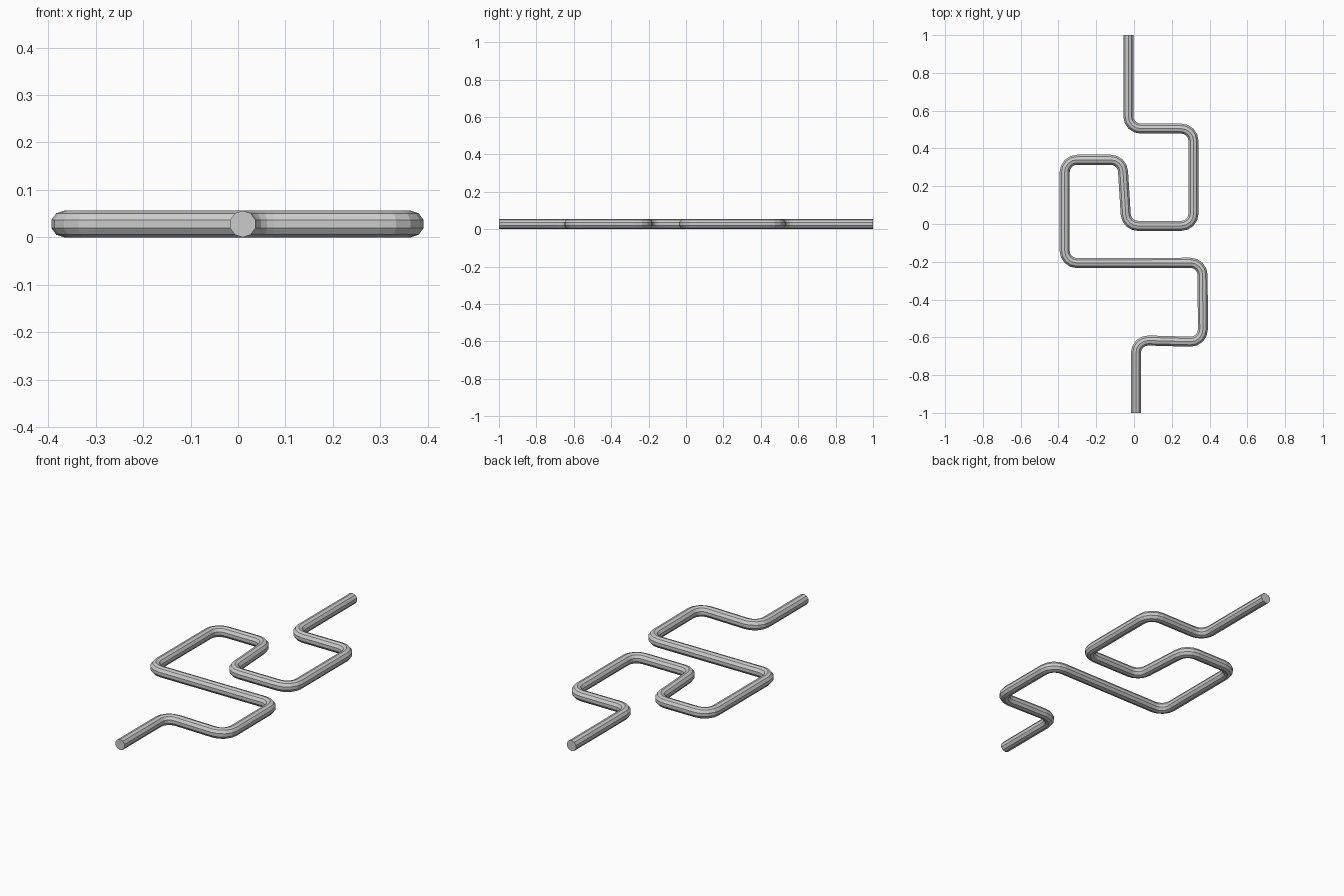
import bpy, bmesh, math
from mathutils import Vector

if "Cube" in bpy.data.objects:
    bpy.data.objects.remove(bpy.data.objects["Cube"])

R, SIDES = 0.028, 10      # tube radius and side count
BEND, STEPS = 0.065, 4    # bend radius and segments per bend

# Centre line corners, seen from above
corners = [Vector(p) for p in (
    (0.01, -1), (0.01, -0.615), (0.365, -0.625), (0.363, -0.205),
    (-0.367, -0.207), (-0.367, 0.34), (-0.062, 0.34), (-0.04, -0.01),
    (0.315, -0.01), (0.315, 0.505), (-0.03, 0.505), (-0.03, 1))]


def fillet(prev, cur, nxt):
    """Points and tangents of a rounded bend at one corner."""
    d1, d2 = (cur - prev).normalized(), (nxt - cur).normalized()
    turn = d1.angle_signed(d2) * -1
    t = BEND * math.tan(abs(turn) / 2)
    s = math.copysign(1, turn)
    start = cur - d1 * t
    normal = Vector((-d1.y, d1.x)) * s
    centre = start + normal * BEND
    out = []
    for i in range(STEPS + 1):
        a = abs(turn) * i / STEPS
        pos = centre - normal * BEND * math.cos(a) + d1 * BEND * math.sin(a)
        out.append((pos, d1 * math.cos(a) + normal * math.sin(a)))
    return out


# Path with rounded bends
path = [(corners[0], Vector((0, 1)))]
for a, b, c in zip(corners, corners[1:], corners[2:]):
    path += fillet(a, b, c)
path.append((corners[-1], Vector((0, 1))))

# Sweep a round section along the path
bm = bmesh.new()
rings = []
for pos, tan in path:
    side = Vector((tan.y, -tan.x))
    ring = []
    for k in range(SIDES):
        ang = math.pi / 2 + 2 * math.pi * k / SIDES
        p = pos + side * R * math.cos(ang)
        ring.append(bm.verts.new((p.x, p.y, R + R * math.sin(ang))))
    rings.append(ring)
for r0, r1 in zip(rings, rings[1:]):
    for k in range(SIDES):
        n = (k + 1) % SIDES
        bm.faces.new((r0[k], r0[n], r1[n], r1[k]))

# Flat end caps
bm.faces.new(rings[0])
bm.faces.new(rings[-1])
bmesh.ops.recalc_face_normals(bm, faces=bm.faces)

mesh = bpy.data.meshes.new("bent_pipe")
bm.to_mesh(mesh)
bm.free()
pipe = bpy.data.objects.new("bent_pipe", mesh)
bpy.context.collection.objects.link(pipe)
